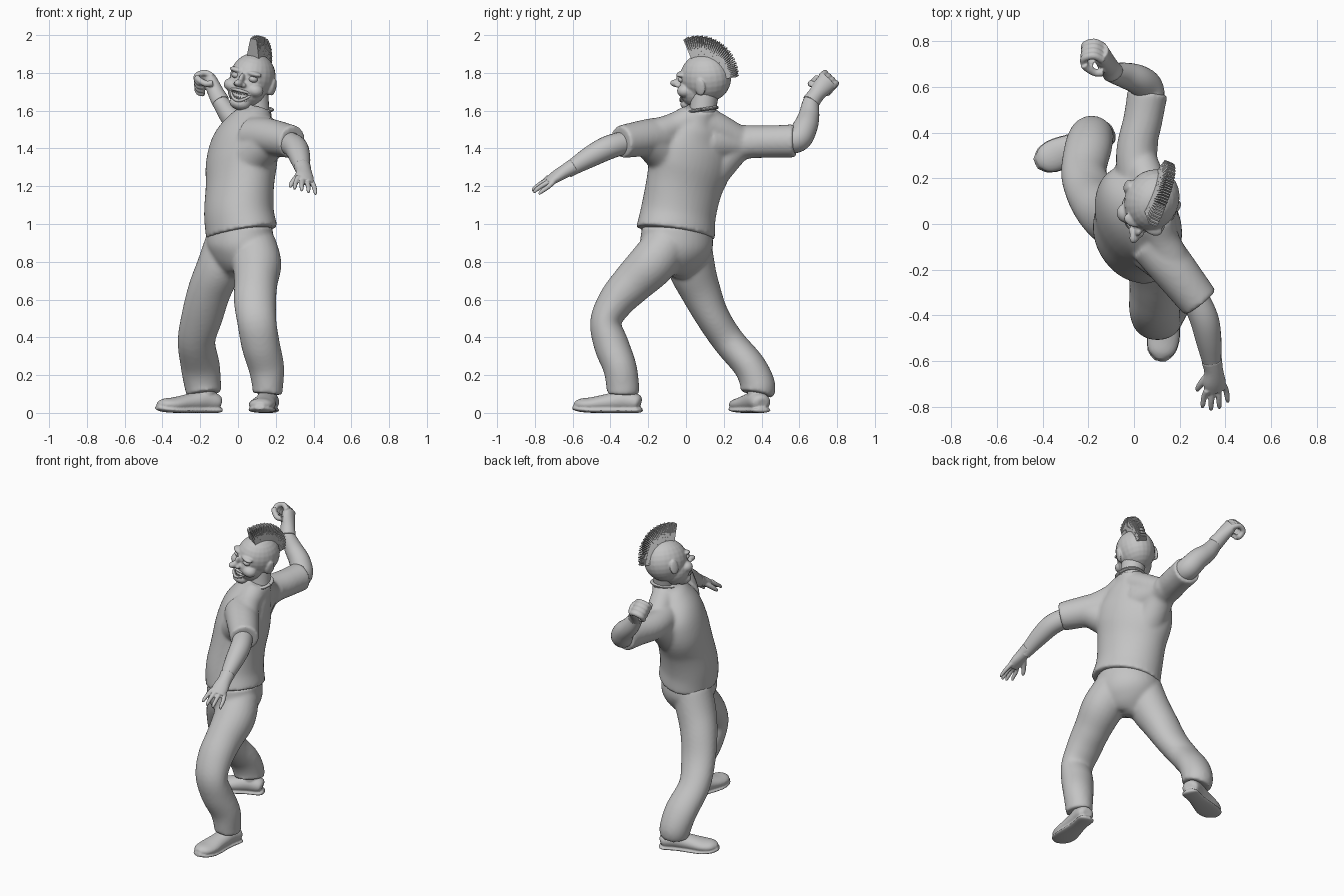
import bpy, bmesh, math
from mathutils import Vector, Matrix

cube = bpy.data.objects.get("Cube")
if cube:
    bpy.data.objects.remove(cube, do_unlink=True)

grey = bpy.data.materials.new("plain_grey")
grey.use_nodes = True
grey.diffuse_color = (.55, .55, .55, 1)
grey.node_tree.nodes["Principled BSDF"].inputs["Base Color"].default_value = (.55, .55, .55, 1)


def spline(rows, steps=5):
    """Smooth path through rows of x, y, z, radius and optional second radius."""
    k = [Vector(r if len(r) == 5 else (*r, r[3])) for r in rows]
    k = [k[0] * 2 - k[1], *k, k[-1] * 2 - k[-2]]
    out = []
    for a, b, c, d in zip(k, k[1:], k[2:], k[3:]):
        for i in range(steps):
            t = i / steps
            out.append(b + (c - a) * (t / 2) + (a * 2 - b * 5 + c * 4 - d) * (t * t / 2)
                       + (b * 3 - a - c * 3 + d) * (t ** 3 / 2))
    return out + [k[-2]]


def tube(bm, rows, ref=(1, 0, 0), sides=24, matrix=Matrix()):
    """Capped tube with elliptical sections along a smooth path."""
    path = spline(rows)
    centres = [Vector(p[:3]) for p in path]
    rings = []
    for i, p in enumerate(path):
        tangent = (centres[min(i + 1, len(path) - 1)] - centres[max(i - 1, 0)]).normalized()
        side = Vector(ref)
        side = (side - tangent * side.dot(tangent)).normalized()
        up = tangent.cross(side)
        ring = []
        for j in range(sides):
            a = math.tau * j / sides
            co = centres[i] + side * (math.cos(a) * p[3]) + up * (math.sin(a) * p[4])
            ring.append(bm.verts.new(matrix @ co))
        rings.append(ring)
    for low, high in zip(rings, rings[1:]):
        for j in range(sides):
            n = (j + 1) % sides
            bm.faces.new((low[j], low[n], high[n], high[j]))
    bm.faces.new(rings[0][::-1])
    bm.faces.new(rings[-1])


def ball(bm, centre, size, matrix=Matrix()):
    bmesh.ops.create_uvsphere(bm, u_segments=24, v_segments=14, radius=1,
                              matrix=matrix @ Matrix.Translation(centre) @ Matrix.Diagonal((*size, 1)))


def finish(bm, name, voxel=None, smooth=True, relax=4):
    """Turn the shapes into an object, fused into one skin if a voxel size is given."""
    bmesh.ops.recalc_face_normals(bm, faces=bm.faces[:])
    mesh = bpy.data.meshes.new(name)
    bm.to_mesh(mesh)
    bm.free()
    mesh.materials.append(grey)
    if smooth:
        mesh.polygons.foreach_set("use_smooth", [True] * len(mesh.polygons))
        mesh.set_sharp_from_angle(angle=math.radians(45))
    obj = bpy.data.objects.new(name, mesh)
    bpy.context.collection.objects.link(obj)
    if voxel:
        fuse = obj.modifiers.new("fuse", 'REMESH')
        fuse.mode = 'VOXEL'
        fuse.voxel_size = voxel
        fuse.use_smooth_shade = True
        soft = obj.modifiers.new("soften", 'SMOOTH')
        soft.factor = .5
        soft.iterations = relax
    return obj


SHOULDERS = (.5, -.87, 0)

# Shirt: torso, both sleeves, and the chest and back muscles that lead into them
bm = bmesh.new()
tube(bm, [(.02, -.055, .952, .219, .182), (.005, -.04, 1.06, .207, .177), (.01, -.01, 1.2, .215, .167),
          (.02, .025, 1.33, .24, .167), (.04, .04, 1.44, .225, .152), (.07, .06, 1.53, .155, .12),
          (.09, .075, 1.58, .1, .09), (.1, .08, 1.615, .083, .083)], SHOULDERS, 40)
tube(bm, [(.08, -.08, 1.46, .105), (.16, -.18, 1.46, .1), (.29, -.345, 1.435, .087)])
tube(bm, [(.05, .12, 1.44, .11), (.01, .3, 1.435, .09), (.04, .46, 1.437, .086), (.06, .578, 1.44, .089)])
tube(bm, [(.02, -.04, 1.27, .12), (.09, -.11, 1.37, .11), (.18, -.2, 1.44, .09)])
tube(bm, [(0, .04, 1.18, .11), (0, .16, 1.31, .1), (.01, .27, 1.41, .085), (.03, .36, 1.435, .08)])
tube(bm, [(.1, .02, 1.55, .08), (.12, -.06, 1.515, .075), (.16, -.15, 1.48, .08)])
tube(bm, [(.08, .11, 1.54, .08), (.06, .18, 1.5, .08), (.03, .27, 1.45, .075)])
finish(bm, "shirt", .01, relax=10)

# Collar
bm = bmesh.new()
turn = [math.tau * i / 12 for i in range(13)]
tube(bm, [(.098 + .08 * math.cos(a), .08 + .08 * math.sin(a), 1.605 + .012 * math.sin(a), .009, .013)
          for a in turn], (0, 0, 1), 10)
finish(bm, "collar")

# Trousers: hips and both legs
bm = bmesh.new()
tube(bm, [(.015, -.05, .99, .19, .16), (.01, -.05, .88, .2, .17), (0, -.05, .8, .165, .135),
          (-.01, -.05, .74, .1, .08), (-.01, -.055, .715, .04, .03)], SHOULDERS, 40)
tube(bm, [(.08, -.095, .9, .12), (.1, -.18, .79, .13, .125), (.095, -.28, .69, .115, .112),
          (.09, -.37, .59, .112, .097), (.1, -.425, .48, .104, .083), (.12, -.395, .36, .102, .093),
          (.15, -.35, .24, .095, .089), (.157, -.335, .14, .082, .087), (.155, -.335, .1, .08, .085)])
tube(bm, [(-.05, .01, .9, .125), (-.1, .03, .77, .12, .125), (-.15, .075, .65, .115, .108),
          (-.19, .14, .51, .11, .09), (-.22, .225, .38, .1, .085), (-.2, .335, .25, .104, .086),
          (-.187, .38, .15, .098, .092), (-.18, .375, .1, .092, .09)])
finish(bm, "trousers", .01, relax=10)


# Shoes: rounded upper on a flat sole
def shoe(name, place, yaw):
    m = Matrix.Translation(place) @ Matrix.Rotation(math.radians(yaw), 4, 'Z')
    bm = bmesh.new()
    tube(bm, [(0, .09, .05, .03, .025), (0, .07, .055, .053, .045), (0, 0, .065, .056, .055),
              (0, -.08, .055, .06, .047), (0, -.17, .045, .07, .038), (0, -.23, .043, .058, .032),
              (0, -.263, .04, .025, .018)], matrix=m)
    tube(bm, [(0, .098, .02, .025, .012), (0, .075, .014, .054, .014), (0, -.02, .014, .054, .014),
              (0, -.16, .014, .074, .014), (0, -.235, .02, .06, .014), (0, -.272, .03, .025, .012)], matrix=m)
    tube(bm, [(0, .01, .06, .05), (0, .01, .1, .05), (0, .01, .14, .05)], matrix=m)
    finish(bm, name, .006, relax=2)


shoe("left_shoe", (.155, -.33, 0), -9)
shoe("right_shoe", (-.18, .37, 0), -67)

# Arms
bm = bmesh.new()
tube(bm, [(.26, -.31, 1.435, .06), (.305, -.41, 1.405, .063), (.325, -.5, 1.36, .057),
          (.34, -.6, 1.3, .042), (.345, -.63, 1.28, .038)])
finish(bm, "left_arm")
bm = bmesh.new()
tube(bm, [(.06, .5, 1.44, .07), (.06, .59, 1.45, .07), (.02, .63, 1.51, .065), (-.04, .65, 1.57, .056),
          (-.09, .66, 1.64, .044), (-.105, .675, 1.665, .04)])
finish(bm, "right_arm")

# Open left hand with spread fingers
bm = bmesh.new()
tube(bm, [(.34, -.595, 1.305, .046, .042), (.348, -.64, 1.28, .042, .036),
          (.352, -.69, 1.25, .05, .03), (.357, -.73, 1.222, .047, .022)], (1, .2, -.25))
for i in range(4):
    s = i - 1.5
    x, y, z = .355 + s * .024, -.715 + s * .008, 1.235 - s * .009
    reach = .01 * s * s
    tube(bm, [(x, y, z, .014), (x + s * .008, y - .05 + reach, z - .025, .013),
              (x + s * .012, y - .085 + reach, z - .05, .011),
              (x + s * .013, y - .098 + reach, z - .066, .006)], sides=10)
tube(bm, [(.33, -.655, 1.265, .018), (.3, -.69, 1.235, .016), (.282, -.715, 1.21, .013),
          (.276, -.73, 1.195, .007)], sides=10)
finish(bm, "left_hand", .005, relax=2)

# Right fist: fingers curled round an empty grip
bm = bmesh.new()
along, curl, row = Vector((-.35, .65, .67)), Vector((-.93, -.2, -.28)), Vector((-.05, -.72, .68))
palm = Vector((-.135, .73, 1.738))


def grip(points, spread, r):
    tube(bm, [(*(palm + along * a + curl * c + row * spread), r) for a, c in points], row, 10)


tube(bm, [(-.09, .66, 1.645, .048), (-.112, .69, 1.685, .044), (-.135, .73, 1.735, .052, .038),
          (-.145, .757, 1.762, .05, .032)], row)
for i in range(4):
    grip([(.02, -.01), (.06, .02), (.055, .066), (.012, .075), (-.008, .05)], (i - 1.5) * .027, .017)
grip([(-.04, .01), (-.03, .045), (.01, .07), (.035, .075)], .055, .017)
finish(bm, "right_fist", .005, relax=2)

# Head: skull, face, nose, brows and ears in one skin
head = (Matrix.Translation((.075, .1, 1.77)) @ Matrix.Rotation(math.radians(-23), 4, 'Z')
        @ Matrix.Rotation(math.radians(13), 4, 'Y'))
bm = bmesh.new()
ball(bm, (0, .005, .005), (.118, .138, .131), head)
ball(bm, (0, -.045, -.055), (.103, .098, .105), head)
ball(bm, (0, -.095, -.135), (.056, .054, .036), head)
ball(bm, (0, -.14, 0), (.014, .024, .03), head)
ball(bm, (0, -.168, -.025), (.022, .034, .02), head)
for s in (-1, 1):
    ball(bm, (s * .068, -.09, -.05), (.045, .043, .036), head)
    ball(bm, (s * .048, -.108, .036), (.045, .028, .015), head)
    ball(bm, (s * .02, -.15, -.032), (.016, .018, .013), head)
    ball(bm, (s * .112, .01, -.03), (.015, .022, .035), head)
    ball(bm, (s * .121, .022, -.02), (.011, .028, .046), head)
head_skin = finish(bm, "head", .0055, relax=3)

# Open mouth, cut with a hidden helper
bm = bmesh.new()
ball(bm, (0, -.145, -.09), (.062, .045, .027), head)
cutter = finish(bm, "mouth_cutter")
cutter.hide_render = True
cutter.display_type = 'WIRE'
cut = head_skin.modifiers.new("mouth", 'BOOLEAN')
cut.operation = 'DIFFERENCE'
cut.object = cutter

# Lips and teeth
for name, z in (("upper_lip", -.064), ("lower_lip", -.118)):
    bm = bmesh.new()
    tube(bm, [(s * .066, -.144 + .034 * s * s, z + (-.07 - z) * s * s, .009 - .003 * abs(s))
              for s in (-1, -.5, 0, .5, 1)], (0, 0, 1), 10, head)
    finish(bm, name)
bm = bmesh.new()
for sign, z in ((-1, -.074), (1, -.108)):
    for i in range(-3, 4):
        x = i * .0135
        spot = Matrix.Translation((x, -.137 + 7 * x * x, z + (3 - sign) * x * x))
        bmesh.ops.create_cone(bm, cap_ends=True, segments=8, radius1=.0075, radius2=.003, depth=.024,
                              matrix=head @ spot @ Matrix.Diagonal((1, .7, sign, 1)))
finish(bm, "teeth")

# Eyes
for name, s in (("right_eye", -1), ("left_eye", 1)):
    bm = bmesh.new()
    ball(bm, (s * .05, -.108, .008), (.025, .023, .018), head)
    finish(bm, name)

# Neck
bm = bmesh.new()
tube(bm, [(.1, .08, 1.54, .07), (.095, .09, 1.61, .07), (.085, .1, 1.7, .075)])
finish(bm, "neck")

# Crest of hair: a dense fan of thin tapered slats
bm = bmesh.new()
count = 34
for i in range(count):
    t = i / (count - 1)
    angle = math.radians(-25 + 112 * t)
    outer = .232 - .052 * t + .004 * (i % 2)
    inner = .1
    spot = (Matrix.Translation((0, .005, .005)) @ Matrix.Rotation(-angle, 4, 'X')
            @ Matrix.Translation((0, 0, (inner + outer) / 2)) @ Matrix.Diagonal((1, .16, 1, 1))
            @ Matrix.Rotation(math.pi / 4, 4, 'Z'))
    bmesh.ops.create_cone(bm, cap_ends=True, segments=4, radius1=.056, radius2=.026,
                          depth=outer - inner, matrix=head @ spot)
finish(bm, "hair_crest", smooth=False)
